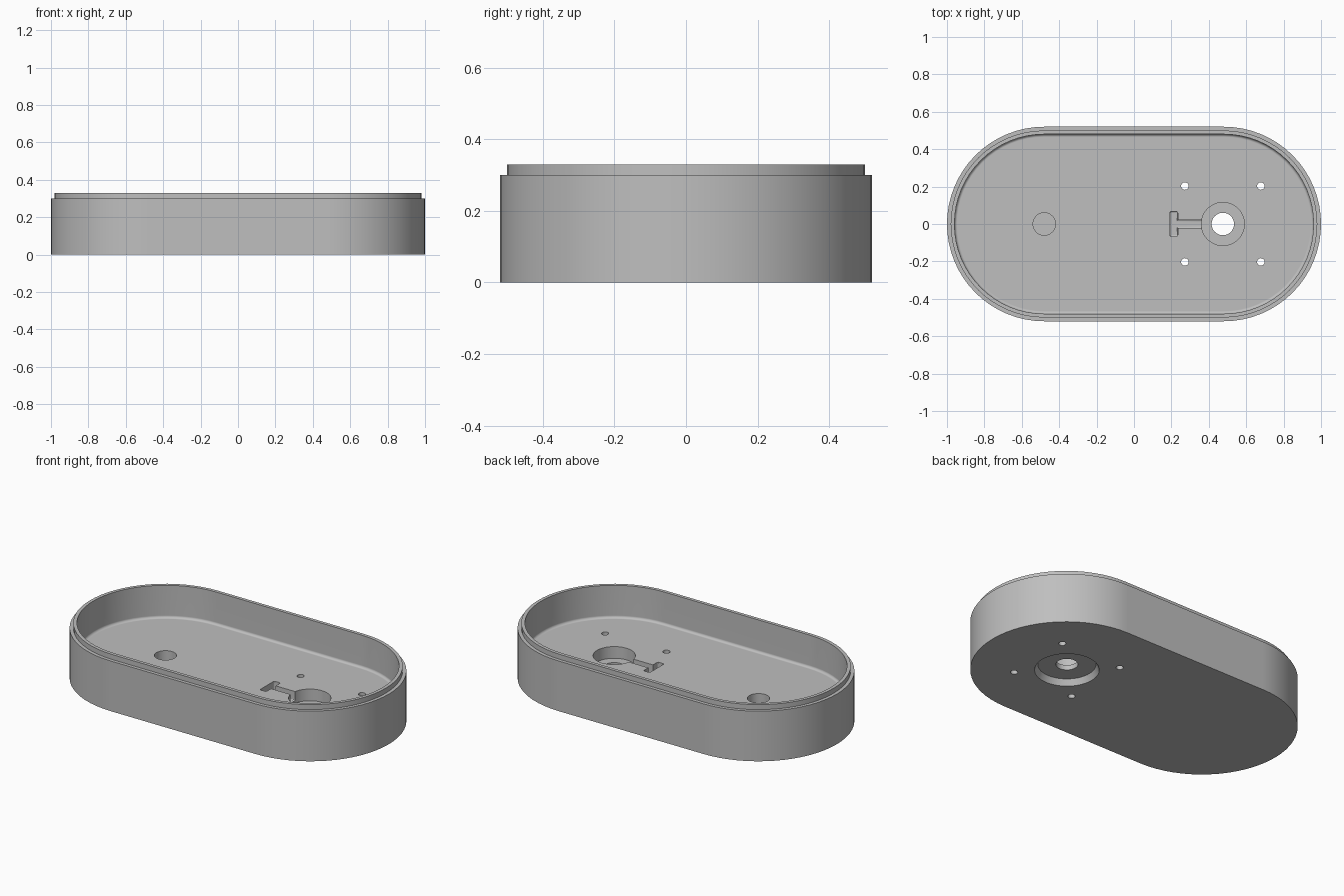
import bpy
import bmesh
from math import cos, sin, pi, radians

if "Cube" in bpy.data.objects:
    bpy.data.objects.remove(bpy.data.objects["Cube"])

END = 0.48       # distance from the middle to each rounded end's centre
FLOOR = 0.135    # height of the inside floor
PORT = 0.475     # x of the cable port

grey = bpy.data.materials.new("plain grey")
grey.use_nodes = True
colour = (0.52, 0.52, 0.52, 1)
grey.diffuse_color = colour
grey.node_tree.nodes["Principled BSDF"].inputs["Base Color"].default_value = colour


def make_object(name, bm):
    bmesh.ops.recalc_face_normals(bm, faces=bm.faces)
    mesh = bpy.data.meshes.new(name)
    bm.to_mesh(mesh)
    bm.free()
    mesh.materials.append(grey)
    ob = bpy.data.objects.new(name, mesh)
    bpy.context.collection.objects.link(ob)
    return ob


def stadium(bm, r, z, steps=32):
    ring = []
    for side in (1, -1):
        for i in range(steps + 1):
            a = pi * i / steps - pi / 2
            ring.append(bm.verts.new((side * (END + r * cos(a)), side * r * sin(a), z)))
    return ring


def tray(name, profile):
    bm = bmesh.new()
    rings = [stadium(bm, r, z) for r, z in profile]
    for low, high in zip(rings, rings[1:]):
        for i in range(len(low)):
            j = (i + 1) % len(low)
            bm.faces.new((low[i], low[j], high[j], high[i]))
    bm.faces.new(rings[0])
    bm.faces.new(rings[-1])
    return make_object(name, bm)


def round_cutter(x, y, z0, z1, r0, r1=None, sides=48):
    bm = bmesh.new()
    bmesh.ops.create_cone(bm, cap_ends=True, segments=sides, radius1=r0,
                          radius2=r1 or r0, depth=z1 - z0)
    bmesh.ops.translate(bm, verts=bm.verts, vec=(x, y, (z0 + z1) / 2))
    return make_object("round_cutter", bm)


def slot_cutter(x0, x1, half_width, z0, z1):
    bm = bmesh.new()
    bmesh.ops.create_cube(bm, size=1)
    bmesh.ops.scale(bm, verts=bm.verts, vec=(x1 - x0, 2 * half_width, z1 - z0))
    bmesh.ops.translate(bm, verts=bm.verts, vec=((x0 + x1) / 2, 0, (z0 + z1) / 2))
    bmesh.ops.bevel(bm, geom=bm.edges[:], offset=0.009, segments=3,
                    profile=0.5, affect='EDGES')
    return make_object("slot_cutter", bm)


# Tray shell: outer wall, stepped lip, inner wall and rounded floor edge
fillet = 0.015
profile = [(0.52, 0), (0.52, 0.3), (0.5, 0.3), (0.5, 0.33), (0.48, 0.33)]
for i in range(5):
    a = pi / 2 * i / 4
    profile.append((0.48 - fillet * (1 - cos(a)), FLOOR + fillet * (1 - sin(a))))
body = tray("tray_body", profile)

# Port pocket, through hole, underside recess, blind hole and T-shaped slot
cutters = [
    round_cutter(PORT, 0, 0.065, 0.2, 0.115),
    round_cutter(PORT, 0, -0.1, 0.2, 0.06),
    round_cutter(PORT, 0, -0.005, 0.035, 0.178, 0.158),
    round_cutter(-END, 0, 0.06, 0.2, 0.06),
    slot_cutter(0.21, 0.42, 0.022, 0.08, 0.2),
    slot_cutter(0.192, 0.234, 0.068, 0.08, 0.2),
]
# Four screw holes
for x in (-0.203, 0.203):
    for y in (-0.203, 0.203):
        cutters.append(round_cutter(PORT + x, y, -0.1, 0.2, 0.02, sides=24))

for cutter in cutters:
    cutter.hide_render = True
    cut = body.modifiers.new("cut", 'BOOLEAN')
    cut.operation = 'DIFFERENCE'
    cut.solver = 'EXACT'
    cut.object = cutter

# Bake the cuts and remove the cutters
graph = bpy.context.evaluated_depsgraph_get()
body.data = bpy.data.meshes.new_from_object(body.evaluated_get(graph))
body.data.name = "tray_body"
body.modifiers.clear()
for cutter in cutters:
    bpy.data.objects.remove(cutter)

# Smooth curved walls, keep edges crisp
for ob in bpy.context.selected_objects:
    ob.select_set(False)
bpy.context.view_layer.objects.active = body
body.select_set(True)
bpy.ops.object.shade_smooth_by_angle(angle=radians(30))
weighted = body.modifiers.new("weighted_normals", 'WEIGHTED_NORMAL')
weighted.keep_sharp = True
